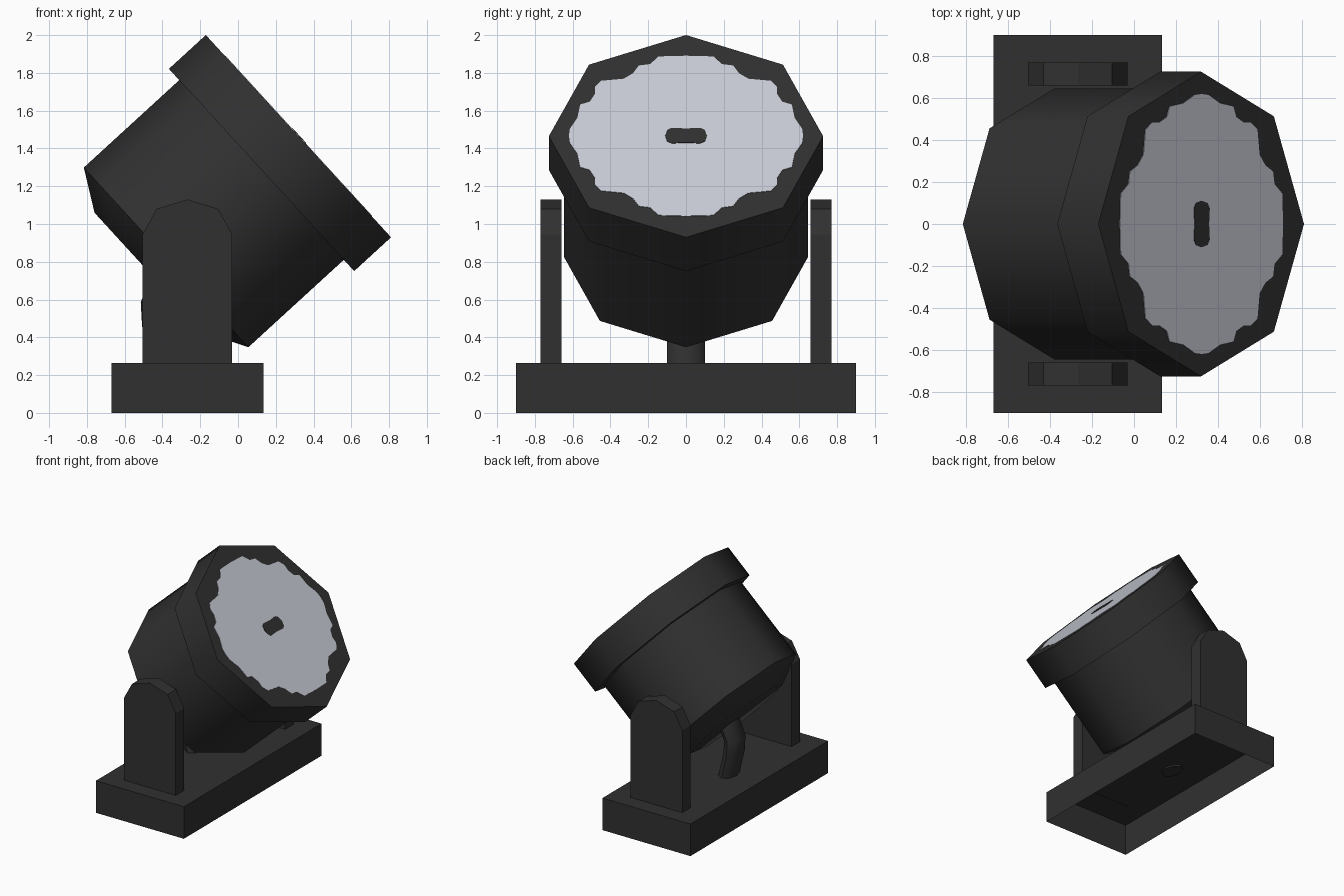
import bpy, bmesh, math
from mathutils import Matrix, Vector

if "Cube" in bpy.data.objects:
    bpy.data.objects.remove(bpy.data.objects["Cube"])


def material(name, rgb):
    m = bpy.data.materials.new(name)
    m.diffuse_color = (*rgb, 1)
    m.use_nodes = True
    m.node_tree.nodes["Principled BSDF"].inputs["Base Color"].default_value = m.diffuse_color
    return m


DARK = material("dark_casing", (0.03, 0.03, 0.03))
GLASS = material("pale_lens", (0.58, 0.60, 0.67))

# Lamp frame: local z runs along the beam, local x points up the tilted face
axis = Vector((1.07, 0, 0.98)).normalized()
up = Vector((-axis.z, 0, axis.x))
side = axis.cross(up)
LAMP = Matrix((up, side, axis)).transposed().to_4x4()
LAMP.translation = (0.32, 0, 1.465)


def finish(name, bm, mat, matrix=None, smooth=None):
    if matrix:
        bm.transform(matrix)
    me = bpy.data.meshes.new(name)
    bm.to_mesh(me)
    bm.free()
    ob = bpy.data.objects.new(name, me)
    bpy.context.collection.objects.link(ob)
    me.materials.append(mat)
    if smooth:
        bpy.ops.object.select_all(action='DESELECT')
        ob.select_set(True)
        bpy.context.view_layer.objects.active = ob
        bpy.ops.object.shade_smooth_by_angle(angle=math.radians(smooth))
    return ob


def loft(bm, rings):
    """Skin a list of point rings and cap both ends."""
    vs = [[bm.verts.new(p) for p in r] for r in rings]
    n = len(vs[0])
    for a, b in zip(vs, vs[1:]):
        for i in range(n):
            j = (i + 1) % n
            bm.faces.new((a[i], a[j], b[j], b[i]))
    bm.faces.new(vs[0][::-1])
    bm.faces.new(vs[-1])
    bmesh.ops.recalc_face_normals(bm, faces=bm.faces)


def octagon(r, z):
    return [(r * math.cos(i * math.pi / 4), r * math.sin(i * math.pi / 4), z) for i in range(8)]


def lathe(name, profile):
    bm = bmesh.new()
    loft(bm, [octagon(r, z) for r, z in profile])
    return finish(name, bm, DARK, LAMP, 50)


# Lamp body with tapered back, and the wider front rim
lathe("lamp_body", [(0.43, -1.07), (0.645, -0.95), (0.645, -0.2)])
lathe("front_rim", [(0.726, -0.265), (0.726, 0)])


def plate(name, quadrant, z0, z1, mat):
    """Thin plate from one quadrant outline (side, up), mirrored both ways."""
    q = quadrant
    half = q + [(s, -u) for s, u in reversed(q[:-1])]
    full = half + [(-s, u) for s, u in reversed(half[1:-1])]
    bm = bmesh.new()
    loft(bm, [[(u, s, z) for s, u in full] for z in (z0, z1)])
    finish(name, bm, mat, LAMP)


# Scalloped lens and the small dark slot at its middle
plate("lens", [(0, .575), (.145, .57), (.19, .515), (.25, .505), (.28, .45), (.33, .41),
               (.45, .395), (.483, .35), (.483, .30), (.51, .245), (.56, .225),
               (.575, .13), (.615, .05), (.62, 0)], -0.002, 0.003, GLASS)
plate("lens_slot", [(0, .05), (.075, .055), (.1, .04), (.11, 0)], 0.002, 0.006, DARK)

# Base box, open underneath
bm = bmesh.new()
bmesh.ops.create_cube(bm, size=1, matrix=Matrix.Translation((-0.268, 0, 0.1325))
                      @ Matrix.Diagonal((0.805, 1.8, 0.265, 1)))
bmesh.ops.delete(bm, geom=[f for f in bm.faces if f.normal.z < -0.9], context='FACES_ONLY')
finish("base", bm, DARK)

# Side brackets with faceted round tops
cx = -0.268
half = [(0.237, 0.26), (0.237, 0.945), (0.163, 1.08)]
outline = [(cx + x, z) for x, z in half] + [(cx, 1.13)] + [(cx - x, z) for x, z in reversed(half)]
for name, s in (("front_bracket", -1), ("back_bracket", 1)):
    bm = bmesh.new()
    loft(bm, [[(x, s * y, z) for x, z in outline] for y in (0.66, 0.77)])
    finish(name, bm, DARK)

# Bent cable from the lamp back down into the base
bm = bmesh.new()
loft(bm, [[(x + 0.068 * math.cos(i * math.pi / 4), 0.1 * math.sin(i * math.pi / 4),
            z - 0.03 * math.cos(i * math.pi / 4) * tilt) for i in range(8)]
          for x, z, tilt in ((-0.37, 0.74, 1), (-0.447, 0.575, 0.4), (-0.44, 0.46, 0), (-0.39, 0.25, 0))])
finish("cable", bm, DARK, None, 50)
